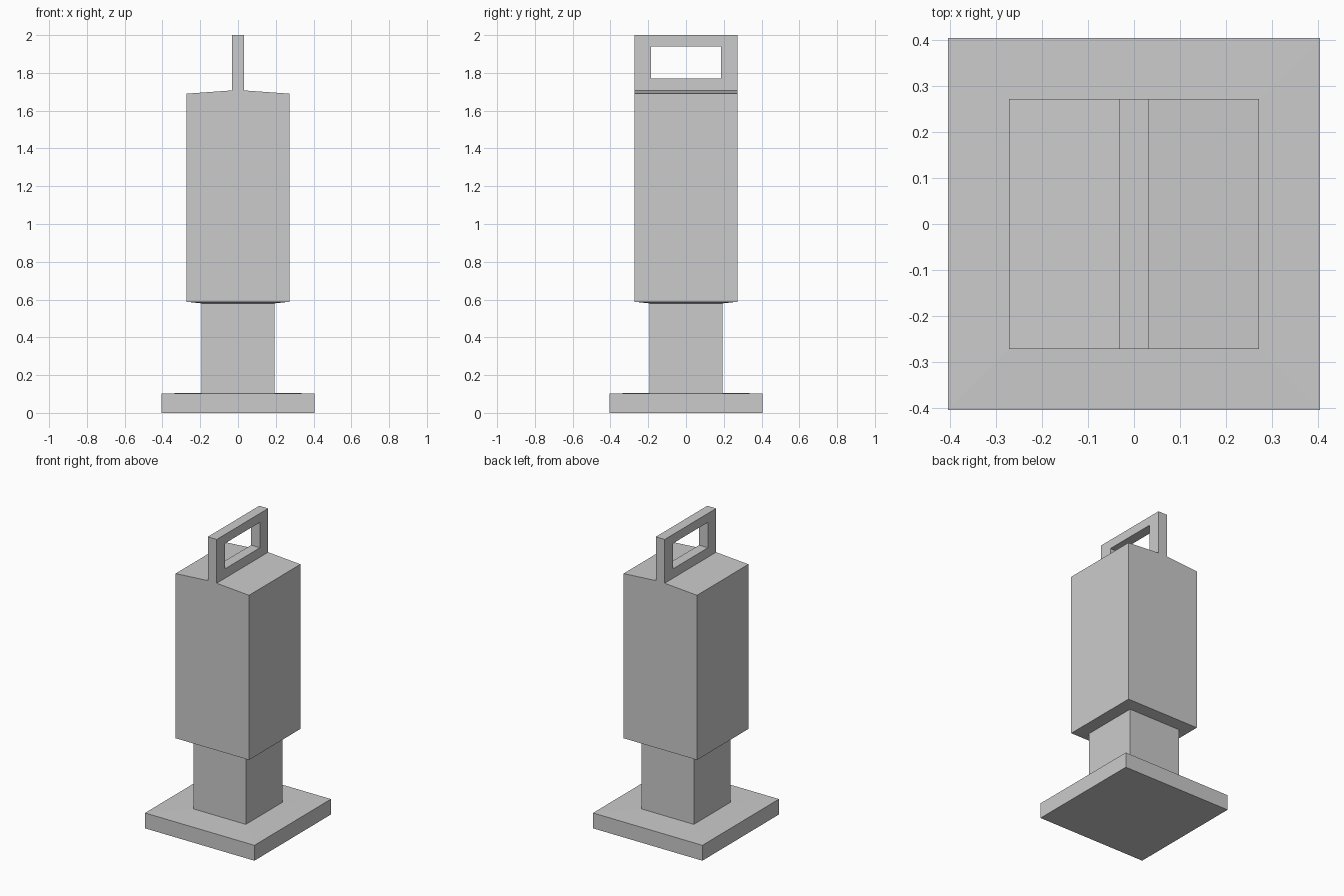
import bpy, bmesh

if "Cube" in bpy.data.objects:
    bpy.data.objects.remove(bpy.data.objects["Cube"])


def make_object(name, bm):
    bmesh.ops.recalc_face_normals(bm, faces=bm.faces)
    mesh = bpy.data.meshes.new(name)
    bm.to_mesh(mesh)
    bm.free()
    obj = bpy.data.objects.new(name, mesh)
    bpy.context.collection.objects.link(obj)
    return obj


def bridge(bm, a, b):
    for i in range(4):
        j = (i + 1) % 4
        bm.faces.new((a[i], a[j], b[j], b[i]))


def stack(name, rings):
    """Capped loft through rectangles given as (half x, half y, z)."""
    bm = bmesh.new()
    loops = [[bm.verts.new((sx * hx, sy * hy, z))
              for sx, sy in ((-1, -1), (1, -1), (1, 1), (-1, 1))]
             for hx, hy, z in rings]
    for a, b in zip(loops, loops[1:]):
        bridge(bm, a, b)
    bm.faces.new(loops[0])
    bm.faces.new(loops[-1])
    return make_object(name, bm)


def frame(name, half_x, outer, inner):
    """Rectangular frame in the YZ plane; outer/inner = (half y, z low, z high)."""
    bm = bmesh.new()
    loops = []
    for x, (hy, z0, z1) in ((-half_x, outer), (half_x, outer),
                            (half_x, inner), (-half_x, inner)):
        loops.append([bm.verts.new((x, y, z)) for y, z in
                      ((-hy, z0), (hy, z0), (hy, z1), (-hy, z1))])
    for i in range(4):
        bridge(bm, loops[i], loops[(i + 1) % 4])
    return make_object(name, bm)


# Square foot plate with a barely raised top
stack("base_plate", [(0.405, 0.405, 0), (0.405, 0.405, 0.103), (0.194, 0.194, 0.106)])

# Square post between the plate and the body
stack("post", [(0.194, 0.194, 0.106), (0.194, 0.194, 0.58)])

# Main body: shallow tapered underside, roof sloping down from the handle
stack("body", [(0.194, 0.194, 0.58), (0.272, 0.272, 0.588),
               (0.272, 0.272, 1.69), (0.033, 0.272, 1.707)])

# Flat carrying handle with a rectangular opening
frame("handle", 0.033, (0.272, 1.707, 2.0), (0.185, 1.77, 1.94))
